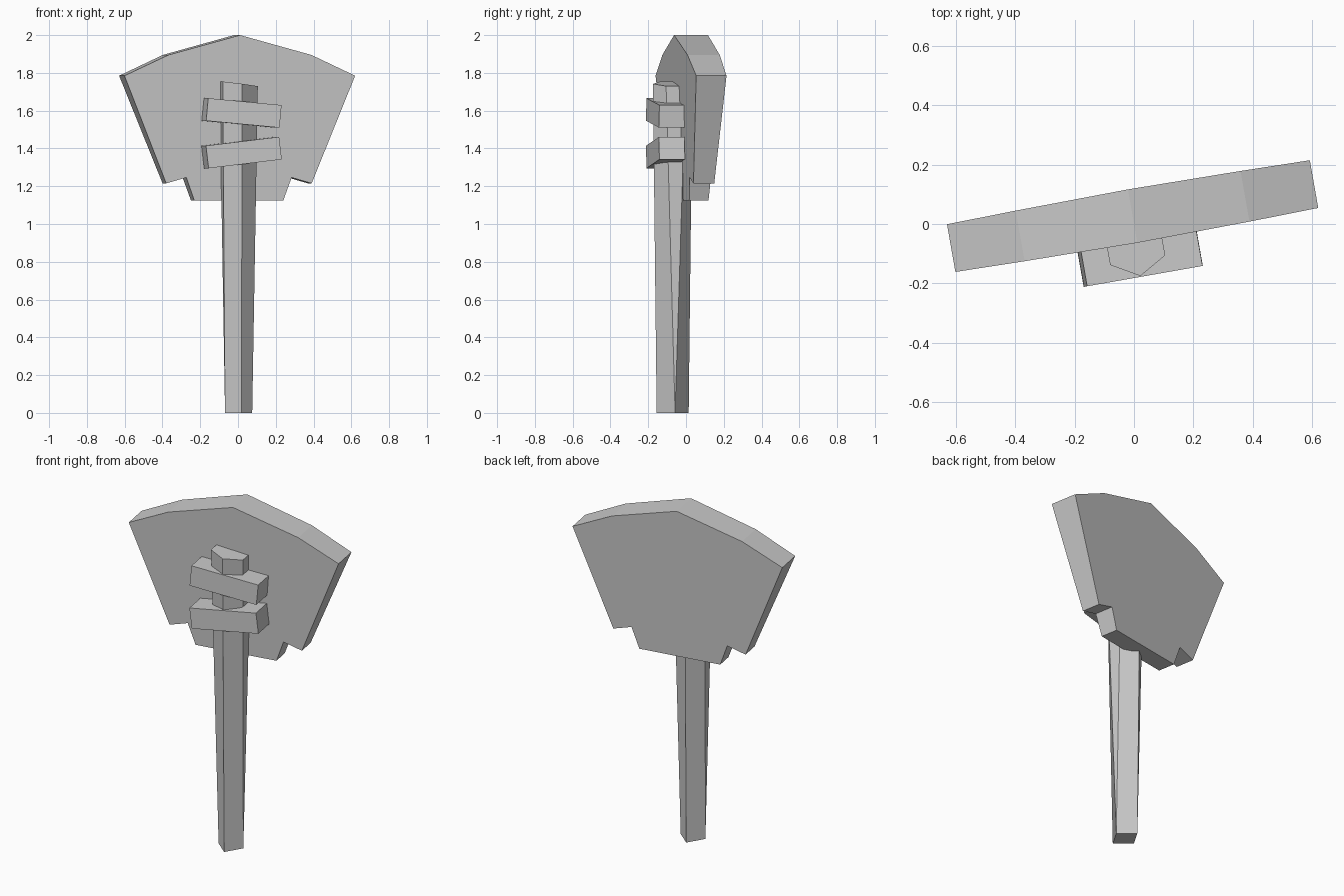
import bpy, bmesh, math
from mathutils import Matrix, Vector

cube = bpy.data.objects.get("Cube")
if cube:
    bpy.data.objects.remove(cube, do_unlink=True)

YAW = Matrix.Rotation(math.radians(10), 4, 'Z')

grey = bpy.data.materials.new("plain grey")
grey.use_nodes = True
grey.diffuse_color = (0.6, 0.6, 0.6, 1)
grey.node_tree.nodes["Principled BSDF"].inputs["Base Color"].default_value = (0.6, 0.6, 0.6, 1)


def loft(name, ring_a, ring_b, matrix=Matrix()):
    """Capped solid between two matching rings, turned with the whole axe."""
    bm = bmesh.new()
    a = [bm.verts.new(p) for p in ring_a]
    b = [bm.verts.new(p) for p in ring_b]
    bm.faces.new(a)
    bm.faces.new(b)
    for i in range(len(a)):
        j = (i + 1) % len(a)
        bm.faces.new((a[i], a[j], b[j], b[i]))
    bmesh.ops.remove_doubles(bm, verts=bm.verts, dist=0.0005)
    bmesh.ops.transform(bm, matrix=YAW @ matrix, verts=bm.verts)
    bmesh.ops.recalc_face_normals(bm, faces=bm.faces)
    mesh = bpy.data.meshes.new(name)
    bm.to_mesh(mesh)
    bm.free()
    mesh.materials.append(grey)
    obj = bpy.data.objects.new(name, mesh)
    bpy.context.collection.objects.link(obj)
    return obj


# Blade: mirrored outline, thinning toward the bottom
half = [(0.384, 1.895), (0.62, 1.785), (0.391, 1.215), (0.283, 1.246), (0.239, 1.124)]
outline = [(0, 2.0)] + half + [(-u, z) for u, z in reversed(half)]


def blade_side(sign):
    return [(u, 0.027 + sign * (0.0815 + 0.045 * (z - 1.785)), z) for u, z in outline]


loft("axe_blade", blade_side(-1), blade_side(1))


# Handle: diamond at the foot, opening to a six-sided slanted top
def handle_ring(width, depth, flat, z, slant):
    pts = [(0, -depth), (width, -flat), (width, flat),
           (0, depth), (-width, flat), (-width, -flat)]
    return [(u - 0.009, v - 0.07, z - slant * u) for u, v in pts]


handle = loft("handle", handle_ring(0.073, 0.086, 0, 0, 0),
              handle_ring(0.094, 0.106, 0.052, 1.742, 0.13))
bpy.context.view_layer.objects.active = handle
handle.select_set(True)
bpy.ops.object.shade_smooth_by_angle(angle=math.radians(30))


# Two tilted blocks binding the blade to the handle
def binding(name, z, tilt):
    def rect(v):
        return [(u, v, h) for u, h in ((-0.198, -0.06), (0.198, -0.06),
                                       (0.198, 0.06), (-0.198, 0.06))]
    place = Matrix.Translation(Vector((0, 0, z))) @ Matrix.Rotation(math.radians(tilt), 4, 'Y')
    loft(name, rect(-0.179), rect(-0.042), place)


binding("upper_binding", 1.588, 5.3)
binding("lower_binding", 1.378, -6.8)
